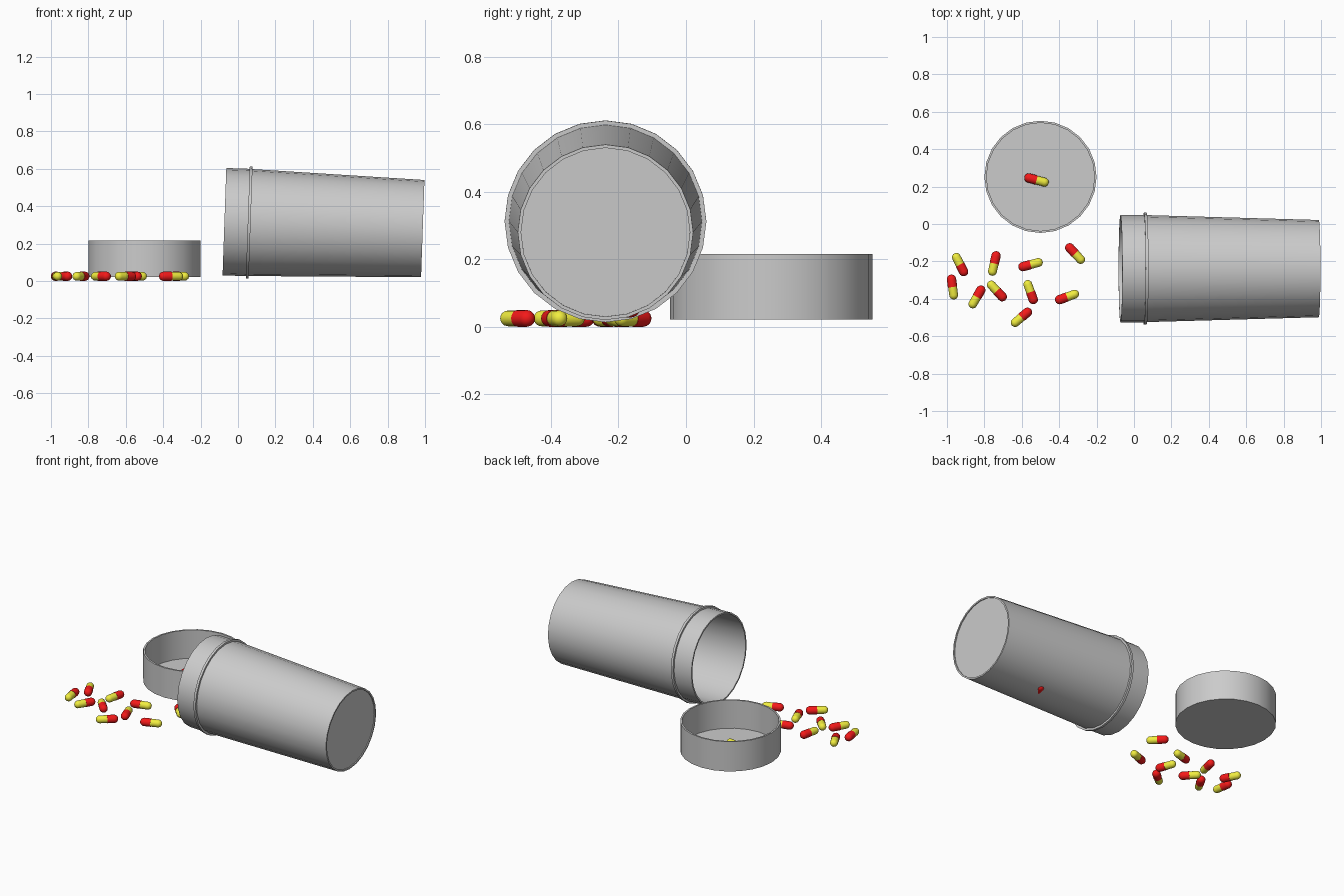
import bpy, bmesh
from math import radians, sin, cos, pi

if "Cube" in bpy.data.objects:
    bpy.data.objects.remove(bpy.data.objects["Cube"])


def lathe(name, profile, sides, mat=None):
    """Revolve a (radius, height) profile round z; zero radii become poles."""
    bm = bmesh.new()
    rings = []
    for r, h in profile:
        n = 1 if r == 0 else sides
        rings.append([bm.verts.new((r * cos(2 * pi * i / sides), r * sin(2 * pi * i / sides), h))
                      for i in range(n)])
    for a, b in zip(rings, rings[1:]):
        for i in range(sides):
            j = (i + 1) % sides
            quad = [a[i % len(a)], a[j % len(a)], b[j % len(b)], b[i % len(b)]]
            bm.faces.new(list(dict.fromkeys(quad)))
    bmesh.ops.recalc_face_normals(bm, faces=bm.faces)
    mesh = bpy.data.meshes.new(name)
    bm.to_mesh(mesh)
    bm.free()
    if mat:
        mesh.materials.append(mat)
    obj = bpy.data.objects.new(name, mesh)
    bpy.context.collection.objects.link(obj)
    bpy.ops.object.select_all(action='DESELECT')
    obj.select_set(True)
    bpy.context.view_layer.objects.active = obj
    bpy.ops.object.shade_smooth_by_angle(angle=radians(35))
    return obj


def colour(name, rgb):
    mat = bpy.data.materials.new(name)
    mat.diffuse_color = (*rgb, 1)
    mat.use_nodes = True
    mat.node_tree.nodes["Principled BSDF"].inputs["Base Color"].default_value = mat.diffuse_color
    return mat


# Bottle lying on its side: neck, collar ring, tapered body, recessed base
bottle = lathe("bottle", [
    (0, 1.045), (0.249, 1.045), (0.273, 0.14), (0.277, 0), (0.287, 0),
    (0.287, 0.125), (0.299, 0.125), (0.299, 0.14), (0.286, 0.14),
    (0.26, 1.061), (0.25, 1.061), (0.25, 1.055), (0, 1.055)], 24)
bottle.rotation_euler = (0, radians(92), 0)
bottle.location = (-0.0725, -0.2385, 0.317)

# Upturned cap
cap = lathe("bottle_cap", [
    (0, 0.021), (0.3, 0.021), (0.3, 0.216), (0.289, 0.216), (0.289, 0.031), (0, 0.031)], 24)
cap.location = (-0.5, 0.252, 0)

# Two-colour capsules: a red half slightly overlapping a yellow half
red, yellow = colour("red", (0.9, 0.01, 0.01)), colour("yellow", (0.88, 0.85, 0.05))


def half(name, r, length, mat):
    arc = [(r * cos(a), length - r + r * sin(a)) for a in (k * pi / 10 for k in range(5))]
    return lathe(name, [(0, 0), (r, 0)] + arc + [(0, length)], 16, mat)


pills = [  # x, y, z, heading of the red end
    (-0.93, -0.217, 0.025, -63), (-0.97, -0.337, 0.025, 98), (-0.84, -0.39, 0.025, 60),
    (-0.747, -0.211, 0.025, 77), (-0.733, -0.358, 0.025, -47), (-0.553, -0.364, 0.025, -70),
    (-0.602, -0.499, 0.025, 40), (-0.553, -0.217, 0.025, 195), (-0.315, -0.158, 0.025, 133),
    (-0.358, -0.39, 0.025, 200), (-0.521, 0.235, 0.056, 165), (0.575, -0.2, 0.053, 65)]
halves = (half("pill_red_half", 0.025, 0.067, red), half("pill_yellow_half", 0.0235, 0.067, yellow))
for n, (x, y, z, heading) in enumerate(pills):
    for part, turn in zip(halves, (0, 180)):
        obj = part
        if n:
            obj = part.copy()
            bpy.context.collection.objects.link(obj)
        obj.location = (x, y, z)
        obj.rotation_euler = (0, radians(90), radians(heading + turn))
